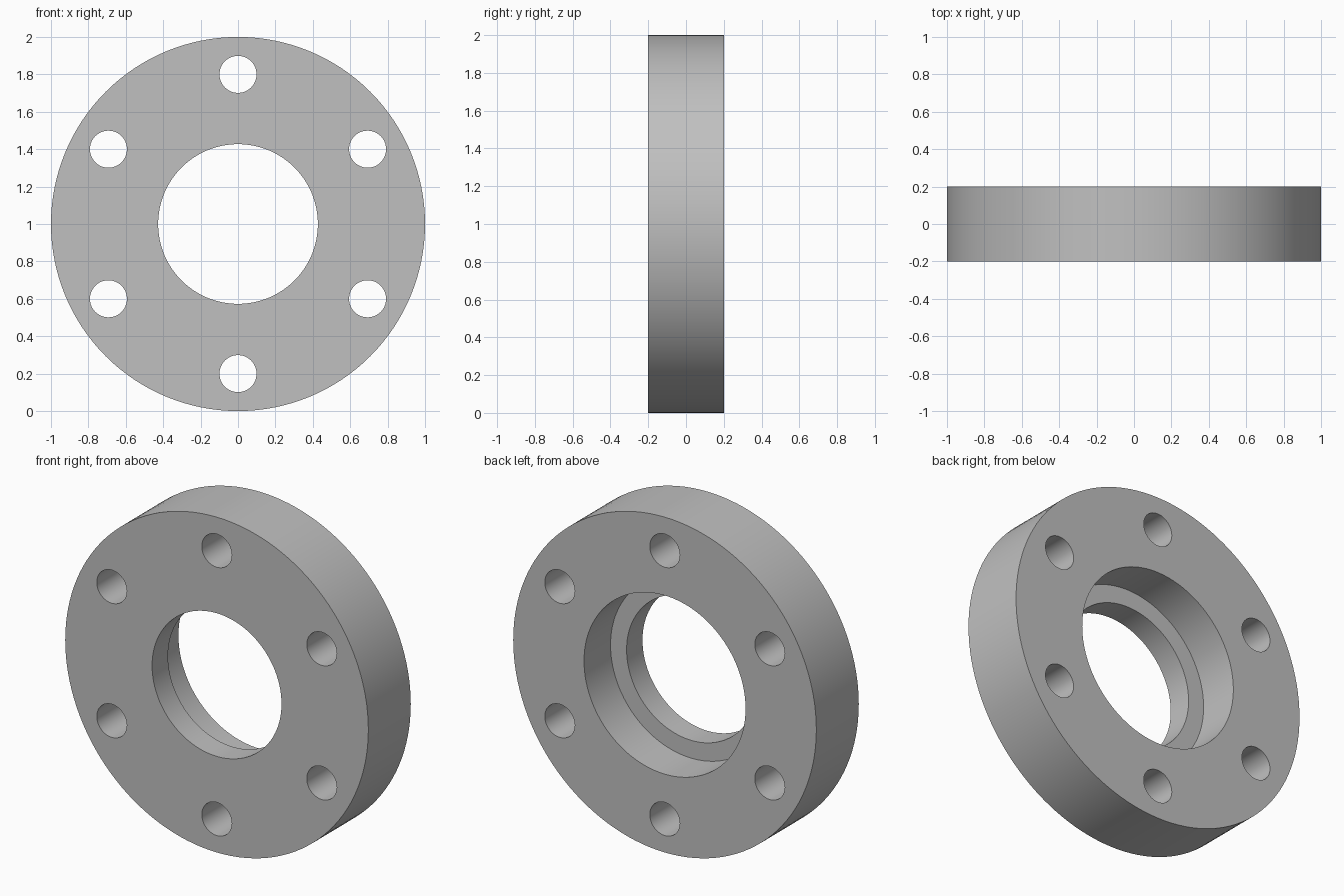
import bpy
from math import pi, sin, cos, radians

cube = bpy.data.objects.get("Cube")
if cube:
    bpy.data.objects.remove(cube, do_unlink=True)

HALF = 0.2          # half the flange thickness
STEP_Y = -0.05      # floor of the recess
CENTRE_Z = 1.0

grey = bpy.data.materials.new("plain grey")
grey.use_nodes = True
grey.diffuse_color = (0.53, 0.53, 0.53, 1)
grey.node_tree.nodes["Principled BSDF"].inputs["Base Color"].default_value = (0.53, 0.53, 0.53, 1)


def cylinder(name, radius, y0, y1, x=0.0, z=CENTRE_Z, sides=128):
    """Cylinder lying along y between y0 and y1."""
    bpy.ops.mesh.primitive_cylinder_add(
        vertices=sides, radius=radius, depth=y1 - y0,
        location=(x, (y0 + y1) / 2, z), rotation=(pi / 2, 0, 0))
    obj = bpy.context.object
    obj.name = name
    obj.data.materials.append(grey)
    return obj


# Main disc
flange = cylinder("flange_ring", 1.0, -HALF, HALF)

# Through bore, wider recess from the back, and six bolt holes
cutters = [
    cylinder("bore_cutter", 0.427, -0.5, 0.5),
    cylinder("recess_cutter", 0.533, STEP_Y, 0.5),
]
for i in range(6):
    a = radians(90 + 60 * i)
    cutters.append(cylinder("bolt_hole_cutter", 0.099, -0.5, 0.5,
                            0.8 * cos(a), CENTRE_Z + 0.8 * sin(a), 48))

# Cut each one out of the disc
bpy.ops.object.select_all(action='DESELECT')
bpy.context.view_layer.objects.active = flange
flange.select_set(True)
for cutter in cutters:
    cutter.hide_render = True
    mod = flange.modifiers.new("cut", 'BOOLEAN')
    mod.operation = 'DIFFERENCE'
    mod.solver = 'EXACT'
    mod.object = cutter
    bpy.ops.object.modifier_apply(modifier=mod.name)
    bpy.data.objects.remove(cutter, do_unlink=True)

# Round walls smooth, rims crisp
bpy.ops.object.shade_smooth_by_angle(angle=radians(30))
